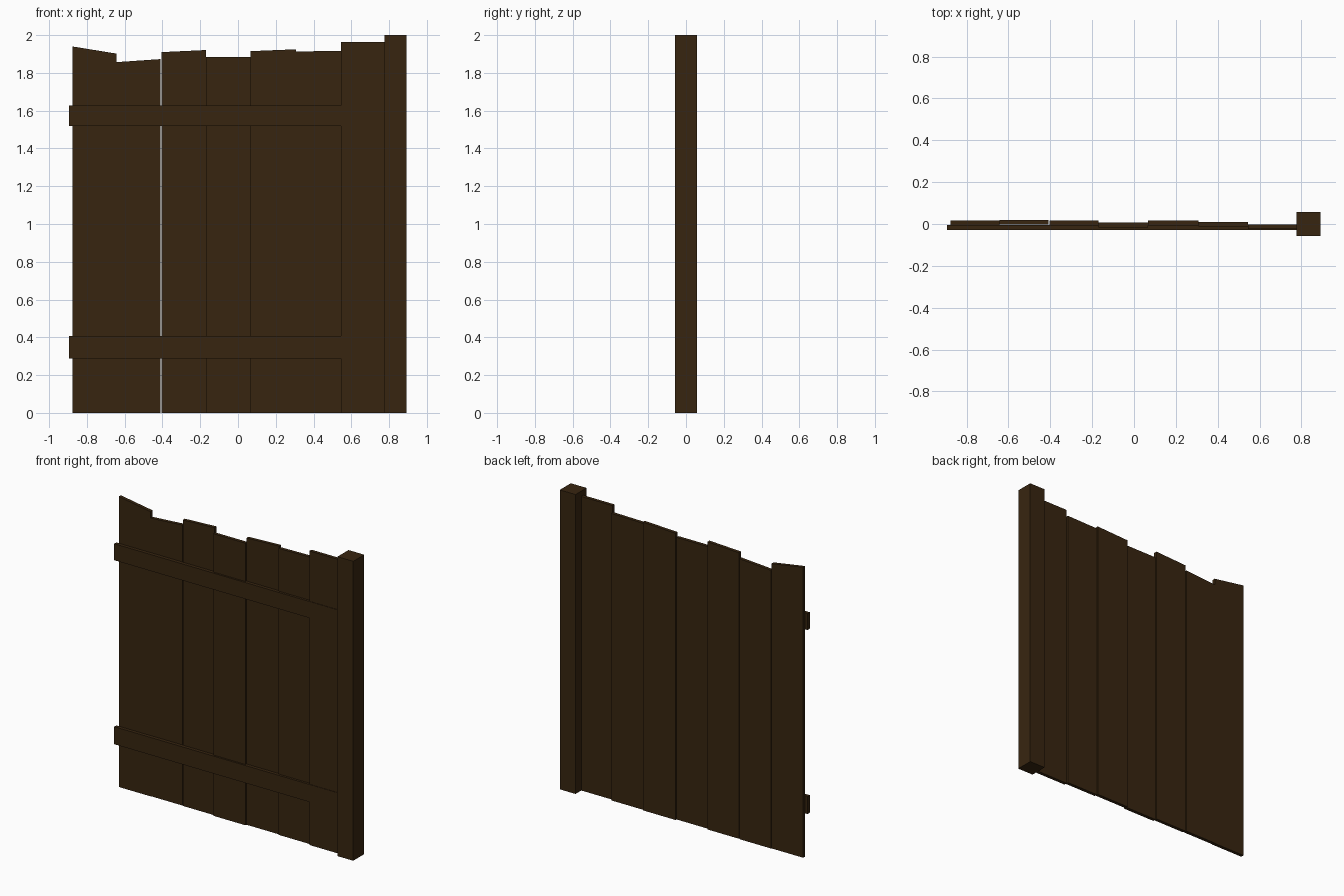
import bpy
import bmesh

if "Cube" in bpy.data.objects:
    bpy.data.objects.remove(bpy.data.objects["Cube"])

wood = bpy.data.materials.new("dark brown wood")
wood.diffuse_color = (0.039, 0.0185, 0.005, 1)
wood.use_nodes = True
wood.node_tree.nodes["Principled BSDF"].inputs["Base Color"].default_value = wood.diffuse_color


def board(name, x0, x1, y0, y1, z0, z_left, z_right):
    """Upright board whose top may slope from left to right."""
    bm = bmesh.new()
    outline = [(x0, z0), (x1, z0), (x1, z_right), (x0, z_left)]
    face = bm.faces.new([bm.verts.new((x, y0, z)) for x, z in outline])
    ext = bmesh.ops.extrude_face_region(bm, geom=[face])
    moved = [v for v in ext["geom"] if isinstance(v, bmesh.types.BMVert)]
    bmesh.ops.translate(bm, verts=moved, vec=(0, y1 - y0, 0))
    bmesh.ops.recalc_face_normals(bm, faces=bm.faces)
    mesh = bpy.data.meshes.new(name)
    bm.to_mesh(mesh)
    bm.free()
    mesh.materials.append(wood)
    obj = bpy.data.objects.new(name, mesh)
    bpy.context.collection.objects.link(obj)


# Uneven planks: left, right, back y, top height left and right
planks = [
    (-0.877, -0.643, 0.016, 1.940, 1.902),
    (-0.643, -0.409, 0.019, 1.857, 1.873),
    (-0.404, -0.169, 0.016, 1.910, 1.921),
    (-0.169, 0.066, 0.006, 1.884, 1.884),
    (0.066, 0.308, 0.016, 1.915, 1.925),
    (0.308, 0.545, 0.009, 1.913, 1.917),
    (0.545, 0.780, -0.003, 1.964, 1.964),
]
for i, (x0, x1, back, zl, zr) in enumerate(planks):
    board(f"plank_{i + 1}", x0, x1, back - 0.022, back, 0, zl, zr)

# Horizontal rails across the front
board("lower_rail", -0.895, 0.78, -0.028, -0.005, 0.289, 0.406, 0.406)
board("upper_rail", -0.895, 0.78, -0.028, -0.005, 1.518, 1.628, 1.628)

# Square end post
board("post", 0.776, 0.892, -0.058, 0.058, 0, 2, 2)
